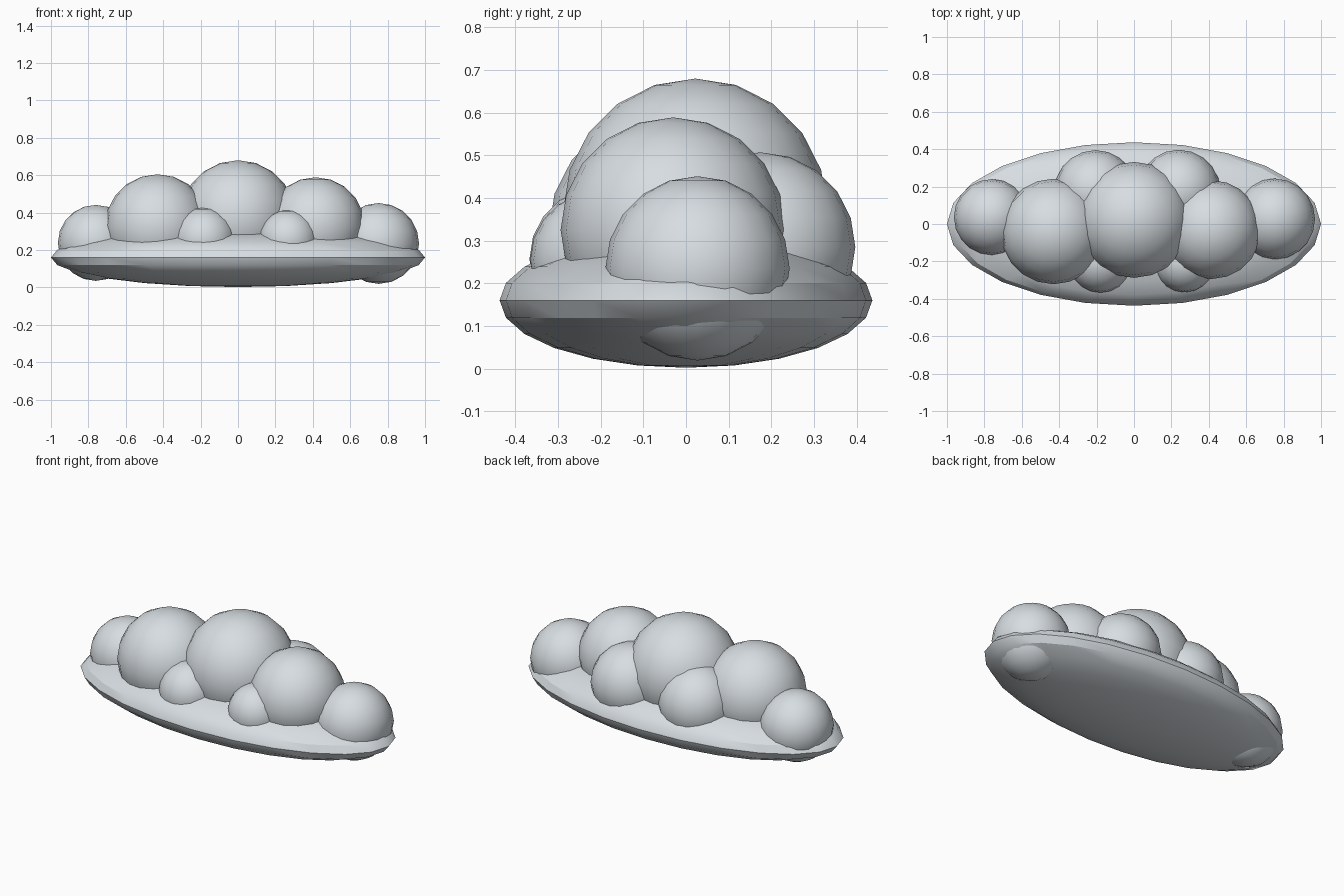
import bpy
import math

cube = bpy.data.objects.get("Cube")
if cube:
    bpy.data.objects.remove(cube, do_unlink=True)

# Single pale blue-grey colour
COLOR = (0.68, 0.725, 0.76, 1.0)
cloud_grey = bpy.data.materials.new("pale_cloud_grey")
cloud_grey.use_nodes = True
cloud_grey.diffuse_color = COLOR
bsdf = cloud_grey.node_tree.nodes["Principled BSDF"]
bsdf.inputs["Base Color"].default_value = COLOR
bsdf.inputs["Roughness"].default_value = 0.8


def ball(name, center, radii, segments=20):
    """Smooth ellipsoid with half as many rings as segments."""
    bpy.ops.mesh.primitive_uv_sphere_add(
        segments=segments, ring_count=segments // 2, radius=1, location=center)
    obj = bpy.context.object
    obj.name = name
    obj.scale = radii
    bpy.ops.object.transform_apply(location=False, rotation=False, scale=True)
    bpy.ops.object.shade_smooth_by_angle(angle=math.radians(30))
    obj.data.materials.append(cloud_grey)
    return obj


# Wide flattened base with a crisp rim
ball("cloud_base", (0, 0, 0.16), (1.0, 0.437, 0.158), segments=24)

# Round puffs: centre and radius
puffs = {
    "center_puff": ((0, 0.022, 0.37), 0.31),
    "right_large_puff": ((-0.43, -0.04, 0.323), 0.282),
    "left_large_puff": ((0.415, -0.03, 0.325), 0.264),
    "right_end_puff": ((-0.76, 0.037, 0.238), 0.203),
    "left_end_puff": ((0.752, 0.027, 0.235), 0.216),
    "right_back_puff": ((-0.205, 0.175, 0.28), 0.22),
    "left_back_puff": ((0.24, 0.175, 0.285), 0.222),
    "right_front_puff": ((-0.18, -0.197, 0.257), 0.17),
    "left_front_puff": ((0.27, -0.205, 0.255), 0.16),
}
for name, (center, radius) in puffs.items():
    ball(name, center, (radius, radius, radius))
